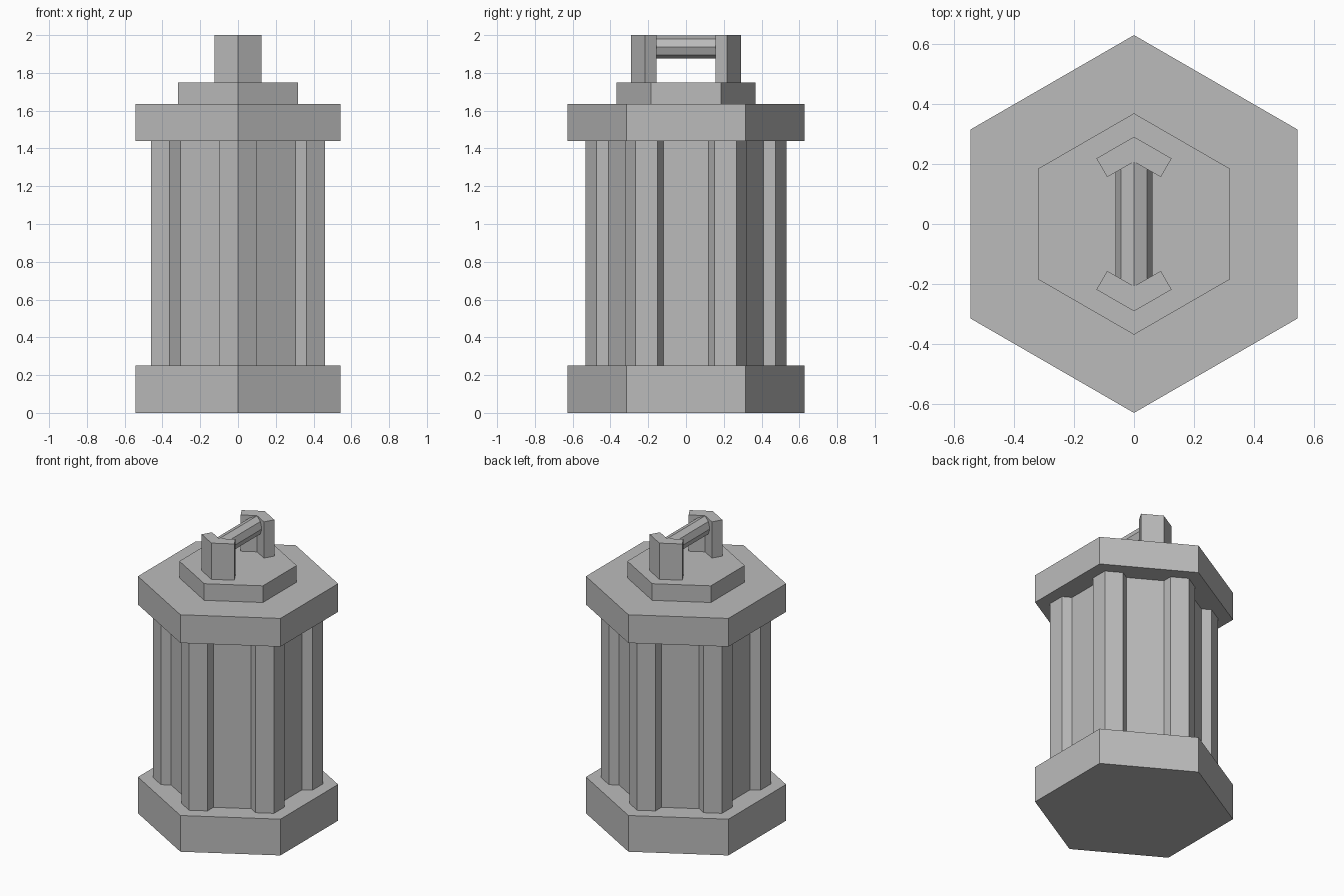
import bpy
import bmesh
from math import cos, sin, pi
from mathutils import Matrix

old = bpy.data.objects.get("Cube")
if old:
    bpy.data.objects.remove(old, do_unlink=True)

grey = bpy.data.materials.new("plain grey")
grey.use_nodes = True
colour = (0.5, 0.5, 0.5, 1)
grey.diffuse_color = colour
grey.node_tree.nodes["Principled BSDF"].inputs["Base Color"].default_value = colour


def prism(name, outline, low, high, matrix=Matrix()):
    """Extrude a 2D outline from low to high, then place it with a matrix."""
    bm = bmesh.new()
    face = bm.faces.new([bm.verts.new((x, y, low)) for x, y in outline])
    grown = bmesh.ops.extrude_face_region(bm, geom=[face], use_keep_orig=True)
    tops = [v for v in grown["geom"] if isinstance(v, bmesh.types.BMVert)]
    bmesh.ops.translate(bm, verts=tops, vec=(0, 0, high - low))
    bm.transform(matrix)
    bmesh.ops.recalc_face_normals(bm, faces=bm.faces)
    mesh = bpy.data.meshes.new(name)
    bm.to_mesh(mesh)
    bm.free()
    mesh.materials.append(grey)
    obj = bpy.data.objects.new(name, mesh)
    bpy.context.collection.objects.link(obj)
    return obj


def polygon(radius, sides):
    """Regular polygon with one corner on +y."""
    return [(radius * sin(2 * pi * i / sides), radius * cos(2 * pi * i / sides))
            for i in range(sides)]


# Stacked hexagonal body
FLOOR, EAVES, LID, CAP, TOP = 0.25, 1.44, 1.635, 1.75, 2.0
prism("base", polygon(0.628, 6), 0, FLOOR)
prism("core", polygon(0.468, 6), FLOOR, EAVES)
prism("lid", polygon(0.628, 6), EAVES, LID)
prism("cap", polygon(0.368, 6), LID, CAP)

# Angled post wrapped around each corner of the core
post = [(0, 0.533), (0.1, 0.475), (0.1, 0.405), (0, 0.46), (-0.1, 0.405), (-0.1, 0.475)]
for i in range(6):
    prism(f"corner_post_{i + 1}", post, FLOOR, EAVES, Matrix.Rotation(i * pi / 3, 4, "Z"))

# Two chevron brackets holding the handle bar
bracket = [(0, 0.29), (0.125, 0.218), (0.089, 0.156), (0, 0.207), (-0.089, 0.156), (-0.125, 0.218)]
for name, turn in (("back_bracket", 0), ("front_bracket", pi)):
    prism(name, bracket, CAP, TOP, Matrix.Rotation(turn, 4, "Z"))

# Octagonal handle bar with a ridge on top
lie_down = Matrix.Translation((0, 0, 1.937)) @ Matrix.Rotation(pi / 2, 4, "X")
prism("handle_bar", polygon(0.061, 8), -0.23, 0.23, lie_down)
